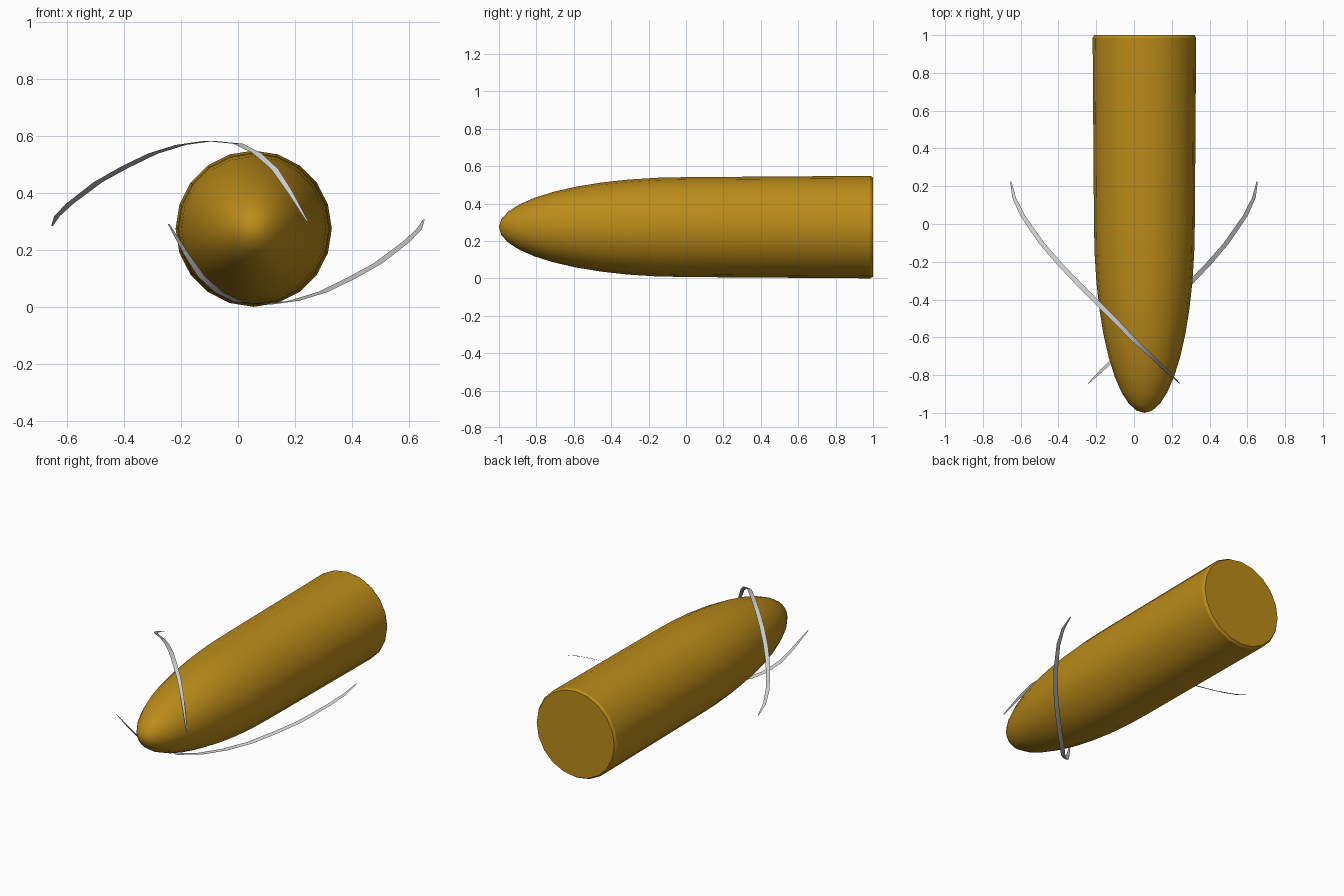
import bpy, bmesh, math

if "Cube" in bpy.data.objects:
    bpy.data.objects.remove(bpy.data.objects["Cube"])

CX, CZ, SIDES = 0.055, 0.274, 20


def finish(name, bm, angle, color=None):
    mesh = bpy.data.meshes.new(name)
    bm.to_mesh(mesh)
    bm.free()
    obj = bpy.data.objects.new(name, mesh)
    bpy.context.collection.objects.link(obj)
    if color:
        mat = bpy.data.materials.new(name + "_color")
        mat.diffuse_color = color
        mat.use_nodes = True
        mat.node_tree.nodes["Principled BSDF"].inputs["Base Color"].default_value = mat.diffuse_color
        mesh.materials.append(mat)
    bpy.ops.object.select_all(action='DESELECT')
    obj.select_set(True)
    bpy.context.view_layer.objects.active = obj
    bpy.ops.object.shade_smooth_by_angle(angle=math.radians(angle))
    return obj


# Body: lathed profile along y, rounded nose in front, flat back with a small rim
def body():
    steps = 10
    profile = [(0.267 * math.sin(a), -math.cos(a))
               for a in (math.pi / 2 * i / steps for i in range(1, steps + 1))]
    profile += [(0.274, 0.985), (0.265, 1.0)]
    bm = bmesh.new()
    rings = []
    for r, y in profile:
        rings.append([bm.verts.new((CX + r * math.cos(2 * math.pi * k / SIDES), y,
                                    CZ + r * math.sin(2 * math.pi * k / SIDES)))
                      for k in range(SIDES)])
    tip = bm.verts.new((CX, -1, CZ))
    for k in range(SIDES):
        n = (k + 1) % SIDES
        bm.faces.new((tip, rings[0][k], rings[0][n]))
        for a, b in zip(rings, rings[1:]):
            bm.faces.new((a[k], b[k], b[n], a[n]))
    bm.faces.new(rings[-1])
    bmesh.ops.recalc_face_normals(bm, faces=bm.faces)
    finish("bullet_body", bm, 30, (0.5, 0.26, 0.01, 1))


# Ribbon: thin tapered strip, its width running along x
PATH = [(0.243, -0.845, 0.30), (0.18, -0.785, 0.407), (0.128, -0.735, 0.484),
        (0.065, -0.675, 0.54), (0, -0.615, 0.572), (-0.1, -0.51, 0.582),
        (-0.2, -0.41, 0.568), (-0.3, -0.31, 0.537), (-0.4, -0.205, 0.488),
        (-0.49, -0.1, 0.438), (-0.59, 0.045, 0.362), (-0.635, 0.14, 0.318),
        (-0.652, 0.225, 0.284)]


def ribbon(name, turned):
    bm = bmesh.new()
    pairs = []
    last = len(PATH) - 1
    for i, (x, y, z) in enumerate(PATH):
        half = 0.003 + 0.015 * math.sin(math.pi * i / last) ** 0.6 if 0 < i < last else 0.003
        if turned:
            x, z = -x, 0.59 - z
        pairs.append([bm.verts.new((x + s * half, y, z)) for s in (-1, 1)])
    for a, b in zip(pairs, pairs[1:]):
        quad = (a[0], a[1], b[1], b[0])
        bm.faces.new(quad[::-1] if turned else quad)
    finish(name, bm, 60)


body()
ribbon("upper_ribbon", False)
ribbon("lower_ribbon", True)
